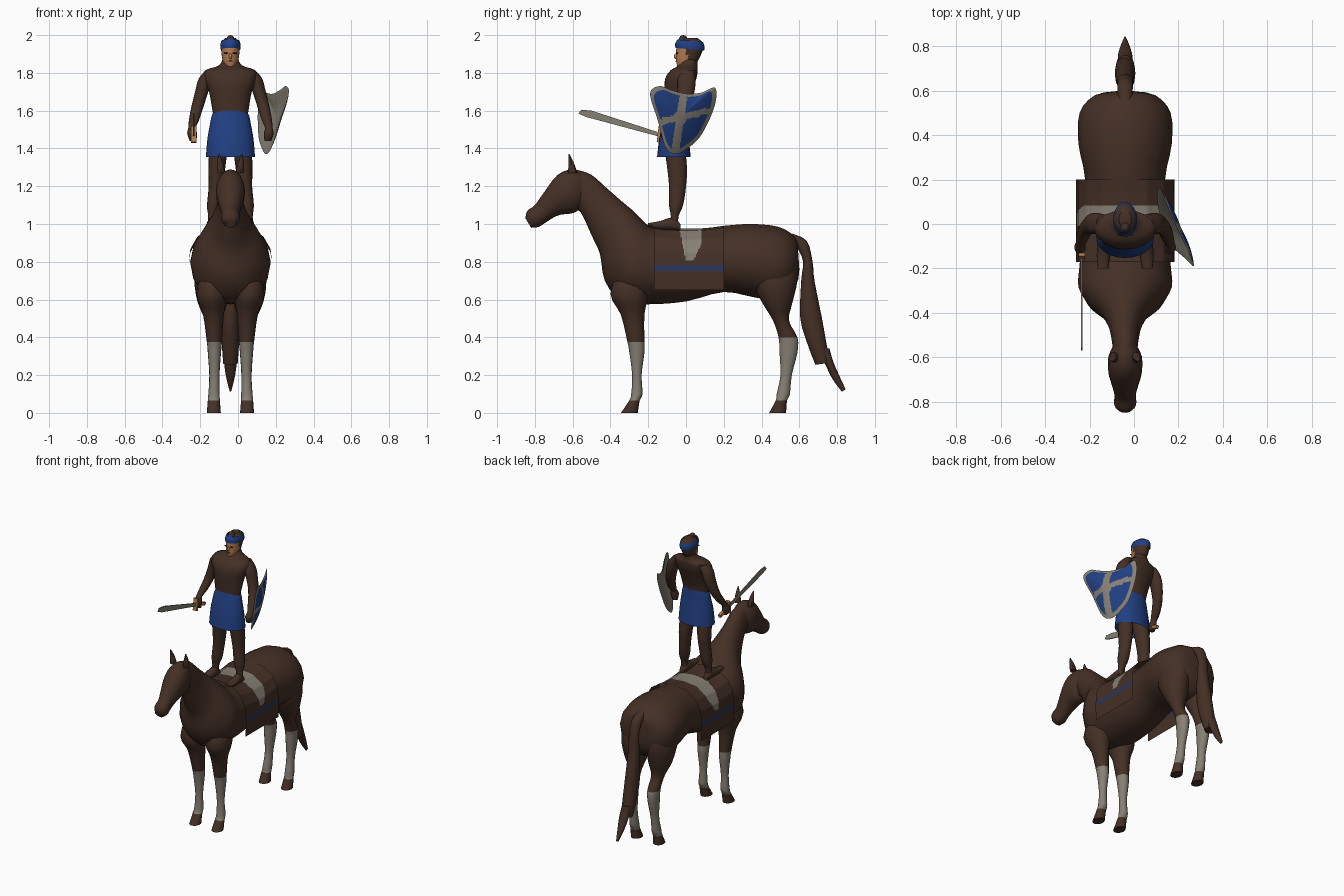
import bpy, bmesh, math
from mathutils import Vector

if "Cube" in bpy.data.objects:
    bpy.data.objects.remove(bpy.data.objects["Cube"])

MIDLINE = -.04
created = []


def material(name, red, green, blue):
    mat = bpy.data.materials.new(name)
    mat.use_nodes = True
    color = (red, green, blue, 1)
    mat.diffuse_color = color
    mat.node_tree.nodes["Principled BSDF"].inputs["Base Color"].default_value = color
    return mat


brown = material("dark brown", .058, .029, .019)
blue = material("royal blue", .015, .05, .225)
navy = material("dull blue", .02, .035, .13)
grey = material("warm grey", .24, .215, .175)
tan = material("tan skin", .46, .205, .085)
black = material("near black", .01, .008, .007)


def finish(name, bm, mats, rule=None):
    """Turn a bmesh into an object; rule(face centre) gives the material index."""
    if rule:
        for face in bm.faces:
            face.material_index = rule(face.calc_center_median())
    mesh = bpy.data.meshes.new(name)
    bm.to_mesh(mesh)
    bm.free()
    for mat in mats:
        mesh.materials.append(mat)
    obj = bpy.data.objects.new(name, mesh)
    bpy.context.collection.objects.link(obj)
    created.append(obj)
    return obj


def spline(a, b, c, d, t):
    """Catmull-Rom blend between b and c."""
    return [q + t / 2 * (r - p + t * (2 * p - 5 * q + 4 * r - s + t * (3 * (q - r) + s - p)))
            for p, q, r, s in zip(a, b, c, d)]


def loft(name, sections, mats, rule=None, side=0, steps=3, sides=16, caps=True):
    """Skin oval rings. Each section: edge (y, z), opposite edge (y, z), half width, side offset."""
    rows = [tuple(s) + (0,) * (6 - len(s)) for s in sections]
    last = len(rows) - 1
    dense = []
    for i in range(last):
        group = [rows[max(i - 1, 0)], rows[i], rows[i + 1], rows[min(i + 2, last)]]
        dense += [spline(*group, k / steps) for k in range(steps)]
    dense.append(rows[last])
    bm = bmesh.new()
    rings = []
    for y1, z1, y2, z2, half, offset in dense:
        ring = []
        for k in range(sides):
            angle = math.tau * k / sides
            c, s = math.cos(angle) / 2, math.sin(angle)
            ring.append(bm.verts.new((MIDLINE + side * offset + half * s,
                                      (y1 + y2) / 2 + c * (y1 - y2),
                                      (z1 + z2) / 2 + c * (z1 - z2))))
        rings.append(ring)
    for lower, upper in zip(rings, rings[1:]):
        for k in range(sides):
            n = (k + 1) % sides
            bm.faces.new((lower[k], lower[n], upper[n], upper[k]))
    if caps:
        bm.faces.new(rings[0])
        bm.faces.new(rings[-1])
    bmesh.ops.recalc_face_normals(bm, faces=bm.faces)
    return finish(name, bm, mats, rule)


def level(sections):
    """Expand horizontal sections (z, front y, back y, half width, offset)."""
    return [(s[1], s[0], s[2], s[0]) + tuple(s[3:]) for s in sections]


def plate(name, outline, x, thickness, mat):
    """Flat plate in the side plane."""
    bm = bmesh.new()
    face = bm.faces.new([bm.verts.new((x - thickness / 2, y, z)) for y, z in outline])
    out = bmesh.ops.extrude_face_region(bm, geom=[face])
    bmesh.ops.translate(bm, vec=(thickness, 0, 0),
                        verts=[v for v in out["geom"] if isinstance(v, bmesh.types.BMVert)])
    bmesh.ops.recalc_face_normals(bm, faces=bm.faces)
    return finish(name, bm, [mat])


def ball(name, center, size, mat):
    bm = bmesh.new()
    bmesh.ops.create_uvsphere(bm, u_segments=12, v_segments=8, radius=1)
    for v in bm.verts:
        v.co = Vector(center) + v.co * Vector(size)
    return finish(name, bm, [mat])


# Horse trunk and neck, head, tail
loft("horse_body", [
    (.59, .91, .6, .76, .05), (.57, .94, .585, .68, .14), (.49, .985, .51, .6, .205),
    (.35, 1, .37, .61, .21), (.2, .99, .2, .64, .18), (0, .965, 0, .59, .19),
    (-.17, .98, -.2, .575, .205), (-.23, 1.02, -.34, .59, .21), (-.28, 1.07, -.43, .7, .165),
    (-.34, 1.12, -.455, .84, .11), (-.42, 1.19, -.5, .94, .075), (-.5, 1.26, -.55, 1.05, .06),
    (-.57, 1.285, -.58, 1.08, .055)], [brown])
loft("horse_head", [
    (-.53, 1.27, -.54, 1.1, .045), (-.6, 1.29, -.59, 1.06, .075), (-.68, 1.26, -.66, 1.05, .075),
    (-.75, 1.17, -.7, 1.035, .06), (-.8, 1.1, -.74, 1.01, .048), (-.84, 1.07, -.78, .985, .05),
    (-.85, 1.03, -.82, .98, .03)], [brown])
loft("horse_tail", [
    (.56, .95, .56, .9, .03), (.64, .91, .59, .87, .035), (.67, .8, .62, .8, .035),
    (.68, .7, .61, .7, .04), (.72, .5, .605, .5, .045), (.745, .36, .645, .36, .045),
    (.765, .265, .685, .255, .038)], [brown])
loft("tail_tip", [(.76, .34, .69, .34, .03), (.78, .27, .735, .26, .033), (.815, .19, .775, .18, .022),
                  (.845, .125, .825, .112, .005)], [brown])


# Horse legs with pale socks, and ears
def sock(center):
    return 1 if .066 < center.z < .39 else 0


front_leg = [(.78, -.35, -.2, .05, .1), (.63, -.4, -.2, .08, .1), (.52, -.345, -.22, .055, .09),
             (.375, -.31, -.22, .04, .085), (.32, -.3, -.22, .035, .085), (.2, -.285, -.235, .026, .085),
             (.1, -.29, -.23, .03, .087), (.066, -.3, -.245, .032, .088), (0, -.345, -.255, .037, .088)]
hind_leg = [(.85, .38, .57, .06, .1), (.71, .35, .59, .09, .1), (.59, .4, .565, .08, .095),
            (.49, .46, .545, .045, .09), (.4, .49, .59, .04, .085), (.32, .495, .59, .035, .085),
            (.2, .5, .56, .027, .085), (.1, .48, .55, .03, .087), (.066, .475, .535, .032, .088),
            (0, .44, .53, .037, .088)]
ear = [(1.27, -.625, -.575, .02, .05), (1.32, -.622, -.592, .017, .055), (1.37, -.622, -.616, .003, .06)]

# Rider limbs
rider_leg = [(1.44, -.12, -.01, .05, .06), (1.3, -.1, .005, .045, .072), (1.2, -.09, 0, .037, .078),
             (1.1, -.09, -.015, .036, .088), (1.04, -.08, -.04, .024, .094), (.98, -.09, -.04, .026, .095)]
rider_foot = [(-.03, 1, -.03, .965, .018, .095), (-.07, 1.035, -.07, .965, .028, .095),
              (-.14, 1.015, -.14, .97, .03, .098), (-.2, 1.005, -.2, .985, .024, .1)]
rider_arm = [(1.815, -.03, .045, .03, .1), (1.77, -.045, .05, .038, .13), (1.7, -.045, .045, .035, .152),
             (1.62, -.055, .015, .032, .175), (1.55, -.09, -.03, .027, .193), (1.51, -.115, -.07, .02, .203),
             (1.48, -.135, -.075, .026, .203), (1.44, -.12, -.085, .018, .198)]

for side, word in ((-1, "right"), (1, "left")):
    loft(word + "_front_leg", level(front_leg), [brown, grey], sock, side)
    loft(word + "_hind_leg", level(hind_leg), [brown, grey], sock, side)
    loft(word + "_ear", level(ear), [brown], None, side, sides=8)
    loft(word + "_rider_leg", level(rider_leg), [brown], None, side)
    loft(word + "_rider_foot", rider_foot, [brown], None, side, sides=12)
    loft(word + "_rider_arm", level(rider_arm), [brown], None, side, sides=12)
    ball(word + "_eye", (MIDLINE + side * .022, -.047, 1.905), (.012, .006, .004), black)


# Saddle cloth draped over the back, with stripe and pale patch
def cloth_color(center):
    y, z = center.y, center.z
    if .755 < z < .78:
        return 1
    return 2 if z > .807 and .16 - .2 * z < y < min(.085, .5 * z - .365) else 0


half_profile = [(.219, .65), (.222, .755), (.221, .78), (.212, .85), (.175, .915), (.1, .965), (0, .975)]
profile = half_profile + [(-x, z) for x, z in half_profile[-2::-1]]
points = [Vector(a).lerp(Vector(b), k / 8) for a, b in zip(profile, profile[1:]) for k in range(8)]
points.append(Vector(profile[-1]))
ROWS = 60
bm = bmesh.new()
rows = []
for k in range(ROWS + 1):
    y = -.17 + .37 * k / ROWS
    lift = .5 * (y - .02) ** 2
    rows.append([bm.verts.new((MIDLINE + p.x, y, p.y + (lift if p.y > .8 else 0))) for p in points])
for a, b in zip(rows, rows[1:]):
    for k in range(len(points) - 1):
        bm.faces.new((a[k], a[k + 1], b[k + 1], b[k]))
bmesh.ops.recalc_face_normals(bm, faces=bm.faces)
finish("saddle_cloth", bm, [brown, navy, grey], cloth_color)

# Rider torso, skirt, head, headband and topknot
loft("rider_torso", level([
    (1.54, -.11, 0, .085), (1.61, -.108, 0, .097), (1.7, -.115, .03, .113), (1.77, -.11, .055, .138),
    (1.815, -.08, .062, .13), (1.84, -.04, .06, .06), (1.89, -.025, .06, .035)]), [brown])
loft("rider_skirt", level([
    (1.355, -.153, .025, .13), (1.45, -.142, .015, .122), (1.53, -.125, .006, .108),
    (1.57, -.115, .003, .1), (1.6, -.109, .002, .085)]), [blue], sides=24, caps=False)
loft("rider_head", level([
    (1.83, -.045, .01, .022), (1.86, -.052, .06, .04), (1.91, -.052, .085, .048),
    (1.94, -.05, .092, .05), (1.965, -.04, .085, .046), (1.985, -.01, .06, .025)]),
    [brown, tan], lambda c: 1 if c.y < .005 and c.z < 1.94 else 0, sides=24)
loft("headband", [(-.056, 1.932, .096, 1.918, .052), (-.057, 1.955, .098, 1.94, .054),
                  (-.045, 1.977, .09, 1.964, .048)], [blue], sides=24, caps=False)
loft("hair_crown", level([(1.965, -.035, .08, .042), (1.985, -.015, .06, .028)]), [brown])
ball("knot_tie", (MIDLINE, -.016, 1.974), (.023, .026, .014), blue)
ball("topknot", (MIDLINE, -.015, 1.98), (.02, .022, .02), brown)
ball("nose", (MIDLINE, -.052, 1.888), (.008, .012, .016), tan)
ball("mouth", (MIDLINE, -.051, 1.862), (.014, .004, .003), brown)

# Sword in the right hand
SWORD_X = -.235
plate("sword_blade", [(-.15, 1.465), (-.15, 1.487), (-.5, 1.6), (-.555, 1.605), (-.57, 1.585),
                      (-.53, 1.567)], SWORD_X, .007, grey)
plate("sword_guard", [(-.155, 1.435), (-.14, 1.43), (-.13, 1.515), (-.145, 1.52)], SWORD_X, .03, tan)
plate("sword_grip", [(-.14, 1.463), (-.135, 1.485), (-.04, 1.455), (-.045, 1.435)], SWORD_X, .02, tan)

# Shield on the left arm: curved shell with rim and cross
outline = [(-.19, 1.69), (-.14, 1.73), (-.08, 1.71), (0, 1.69), (.08, 1.695), (.155, 1.72), (.15, 1.62),
           (.08, 1.47), (0, 1.395), (-.06, 1.37), (-.11, 1.41), (-.15, 1.55)]
count = len(outline)
edge = [spline(*[outline[(i + j) % count] for j in (-1, 0, 1, 2)], k / 8)
        for i in range(count) for k in range(8)]
HUB = (-.03, 1.565)
RINGS = 24
bm = bmesh.new()
for back in (False, True):
    rings = []
    for r in range(1, RINGS + 1):
        f = r / RINGS
        ring = []
        for ey, ez in edge:
            y, z = HUB[0] + f * (ey - HUB[0]), HUB[1] + f * (ez - HUB[1])
            x = .187 - .44 * y + .19 * (z - 1.7) + .04 * (1 - f * f)
            ring.append(bm.verts.new((x - back * .012 * (1 - f ** 6), y, z)))
        rings.append(ring)
    faces = [(bm.faces.new(rings[0]), 0)]
    for r in range(RINGS - 1):
        for k in range(len(edge)):
            n = (k + 1) % len(edge)
            faces.append((bm.faces.new((rings[r][k], rings[r][n], rings[r + 1][n], rings[r + 1][k])), r))
    for face, r in faces:
        c = face.calc_center_median()
        y, z = c.y - HUB[0], c.z - HUB[1]
        cross = abs(y - .15 * z) < .021 or abs(z - .22 * y) < .017 or math.hypot(y, z) < .036
        face.material_index = 1 if back or cross or r >= RINGS * .81 else 0
        face.normal_update()
        if (face.normal.x < 0) != back:
            face.normal_flip()
finish("shield", bm, [blue, grey])

# Smooth shading with sharp edges kept
bpy.ops.object.select_all(action="DESELECT")
for obj in created:
    obj.select_set(True)
bpy.context.view_layer.objects.active = created[0]
bpy.ops.object.shade_smooth_by_angle(angle=math.radians(45))
